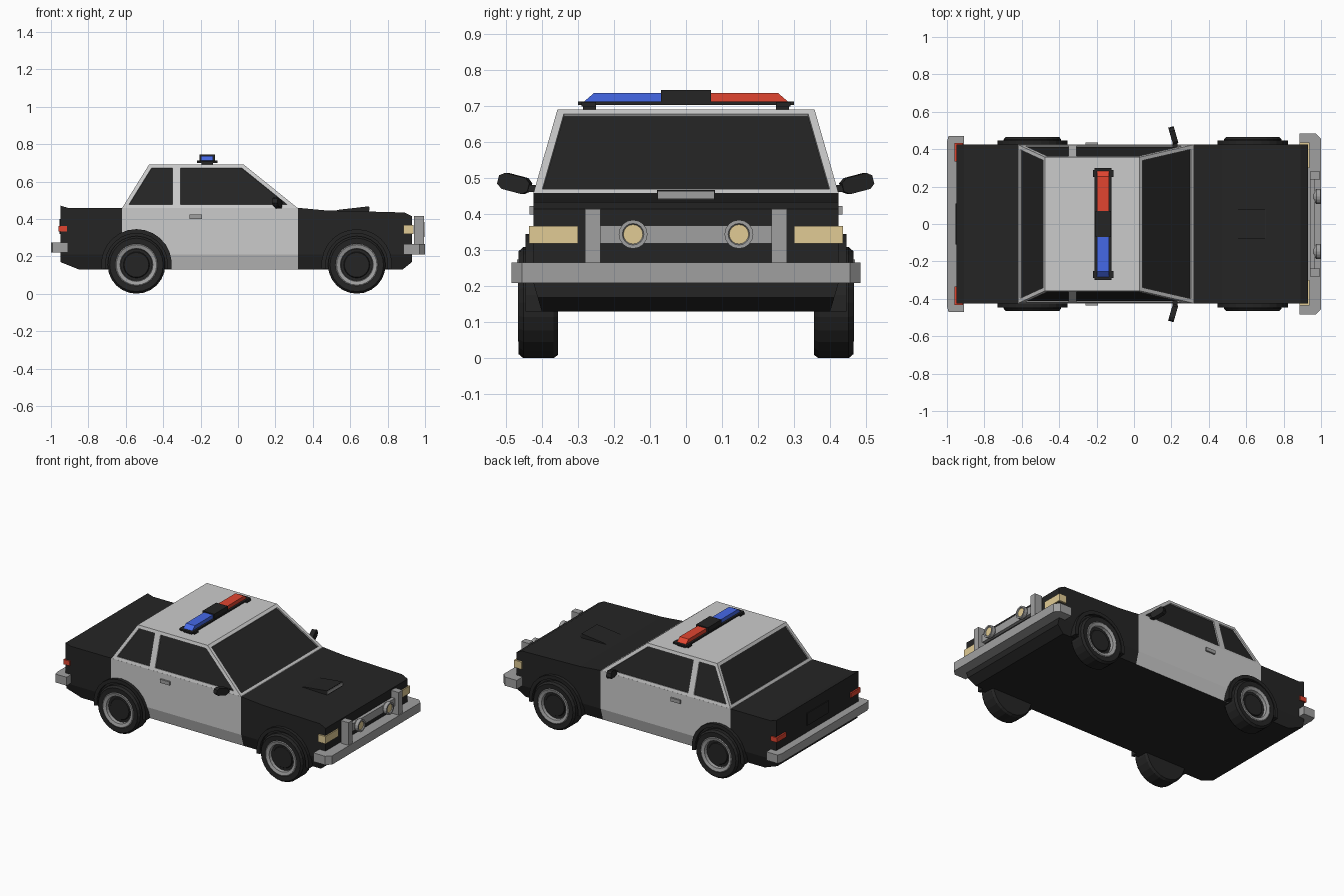
import bpy, bmesh, math
from mathutils import Matrix, Vector

if "Cube" in bpy.data.objects:
    bpy.data.objects.remove(bpy.data.objects["Cube"])


def material(name, rgb):
    m = bpy.data.materials.new(name)
    m.diffuse_color = (*rgb, 1)
    m.use_nodes = True
    m.node_tree.nodes["Principled BSDF"].inputs["Base Color"].default_value = m.diffuse_color
    return m


BLACK = material("black_paint", (0.018, 0.018, 0.018))
WHITE = material("white_paint", (0.68, 0.68, 0.68))
STEEL = material("steel", (0.35, 0.35, 0.35))
TAN = material("lamp_glass", (0.75, 0.6, 0.3))
RED = material("red_glass", (0.75, 0.06, 0.03))
BLUE = material("blue_glass", (0.06, 0.14, 0.8))


def finish(name, bm, *mats):
    bmesh.ops.recalc_face_normals(bm, faces=bm.faces)
    me = bpy.data.meshes.new(name)
    bm.to_mesh(me)
    bm.free()
    for m in mats:
        me.materials.append(m)
    ob = bpy.data.objects.new(name, me)
    bpy.context.collection.objects.link(ob)
    return ob


def prism_mesh(pts, axis, lo, hi):
    """Extrude a 2D outline along an axis between lo and hi."""
    place = {'X': lambda a, b, t: (t, a, b),
             'Y': lambda a, b, t: (a, t, b),
             'Z': lambda a, b, t: (a, b, t)}[axis]
    bm = bmesh.new()
    ends = [[bm.verts.new(place(a, b, t)) for a, b in pts] for t in (lo, hi)]
    for e in ends:
        bm.faces.new(e)
    for i in range(len(pts)):
        j = (i + 1) % len(pts)
        bm.faces.new((ends[0][i], ends[0][j], ends[1][j], ends[1][i]))
    return bm


def prism(name, pts, axis, lo, hi, mat):
    return finish(name, prism_mesh(pts, axis, lo, hi), mat)


def box(name, x, y, z, mat):
    return prism(name, [(x[0], z[0]), (x[1], z[0]), (x[1], z[1]), (x[0], z[1])],
                 'Y', y[0], y[1], mat)


def lathe(name, profile, mats, sides, axis_rot, loc, mat_ids):
    """Revolve (radius, height) points around z, then orient and place."""
    bm = bmesh.new()
    rings = [[bm.verts.new((r * math.cos(2 * math.pi * i / sides),
                            r * math.sin(2 * math.pi * i / sides), h))
              for i in range(sides)] for r, h in profile]
    for k in range(len(rings) - 1):
        for i in range(sides):
            j = (i + 1) % sides
            f = bm.faces.new((rings[k][i], rings[k][j], rings[k + 1][j], rings[k + 1][i]))
            f.material_index = mat_ids[k]
    bm.faces.new(rings[0]).material_index = mat_ids[0]
    bm.faces.new(rings[-1]).material_index = mat_ids[-1]
    bm.transform(Matrix.Translation(loc) @ axis_rot)
    return finish(name, bm, *mats)


# Lower body: side profile, cut into black tail, white doors, black nose
side = [(-0.95, 0.17), (-0.85, 0.13), (0.88, 0.13), (0.93, 0.17), (0.93, 0.415),
        (0.89, 0.435), (0.70, 0.44), (0.47, 0.446), (0.32, 0.46), (-0.62, 0.46),
        (-0.91, 0.46), (-0.95, 0.472)]
bm = prism_mesh(side, 'Y', -0.424, 0.424)
for co, no in (((-0.62, 0, 0), (1, 0, 0)), ((0.32, 0, 0), (1, 0, 0)), ((0, 0, 0.21), (0, 0, 1))):
    bmesh.ops.bisect_plane(bm, geom=bm.verts[:] + bm.edges[:] + bm.faces[:],
                           plane_co=co, plane_no=no)
for v in bm.verts:
    if v.co.z < 0.2:
        v.co.y *= 1 - (0.21 - v.co.z) * 0.7
bm.normal_update()
for f in bm.faces:
    c = f.calc_center_median()
    f.material_index = int(-0.62 < c.x < 0.32 and c.z > 0.135)
finish("lower_body", bm, BLACK, WHITE)

# Cabin with inset windows
bm = bmesh.new()
low = [(-0.62, 0.424), (-0.328, 0.424), (0.32, 0.424)]
top = [(-0.475, 0.357), (-0.328, 0.357), (0.03, 0.357)]
loop = lambda p, z: [bm.verts.new((x, y, z)) for x, y in
                     p + [(a, -b) for a, b in reversed(p)]]
lower, upper = loop(low, 0.458), loop(top, 0.692)
walls = [bm.faces.new((lower[i], lower[(i + 1) % 6], upper[(i + 1) % 6], upper[i]))
         for i in range(6)]
bm.faces.new(upper)
bm.faces.new(lower)
bmesh.ops.recalc_face_normals(bm, faces=bm.faces)
bmesh.ops.inset_individual(bm, faces=walls, thickness=0.021, depth=0, use_even_offset=True)
bmesh.ops.inset_individual(bm, faces=walls, thickness=0.0005, depth=-0.008)
for f in walls:
    f.material_index = 1
finish("cabin", bm, WHITE, BLACK)

# Hood scoop with steel mouth
prism("hood_scoop", [(0.50, 0.44), (0.70, 0.435), (0.70, 0.468), (0.54, 0.45)],
      'Y', -0.08, 0.08, BLACK)
box("scoop_mouth", (0.698, 0.703), (-0.078, 0.078), (0.445, 0.464), STEEL)


# Bumpers with chamfered corners
def bumper(name, x_in, x_mid, x_out, w, z0, z1):
    half = [(x_in, w), (x_mid, w), (x_out, w - 0.03)]
    prism(name, half + [(x, -y) for x, y in reversed(half)], 'Z', z0, z1, STEEL)


bumper("front_bumper", 0.885, 0.97, 1.0, 0.485, 0.21, 0.267)
bumper("rear_bumper", -0.91, -0.992, -1.0, 0.47, 0.22, 0.275)

# Push bar cross rail, number plate panel
box("push_bar_rail", (0.945, 0.968), (-0.24, 0.24), (0.32, 0.37), STEEL)
box("rear_panel", (-0.955, -0.94), (-0.11, 0.11), (0.32, 0.40), BLACK)

# Light bar base and centre
box("light_bar_base", (-0.21, -0.12), (-0.30, 0.30), (0.704, 0.714), BLACK)
box("light_bar_centre", (-0.207, -0.123), (-0.07, 0.07), (0.71, 0.745), BLACK)

# Wheel profile: (radius, height along the axle), outermost last
tyre = [(0.12, -0.055), (0.145, -0.055), (0.154, -0.042), (0.154, 0.042), (0.143, 0.055),
        (0.113, 0.053), (0.108, 0.056), (0.088, 0.05), (0.085, 0.03), (0.07, 0.03), (0.066, 0.036)]
tyre_ids = [0, 0, 0, 0, 0, 1, 1, 1, 0, 0]
arc = lambda r, x: [(x + r * math.cos(math.radians(a)), 0.157 + r * math.sin(math.radians(a)))
                    for a in range(-8, 189, 14)]

for s, tag in ((1, "left"), (-1, "right")):
    turn = Matrix.Rotation(-s * math.pi / 2, 4, 'X')
    for x, end in ((-0.543, "rear"), (0.635, "front")):
        n = f"{end}_{tag}"
        lathe(n + "_wheel", tyre, (BLACK, STEEL), 24, turn, Vector((x, s * 0.41, 0.155)), tyre_ids)
        prism(n + "_wheel_well", arc(0.18, x), 'Y', s * 0.38, s * 0.428, BLACK)
        prism(n + "_flare", arc(0.189, x) + arc(0.166, x)[::-1], 'Y', s * 0.38, s * 0.446, BLACK)
    # Lamps and handles
    box(tag + "_headlight", (0.885, 0.938), (s * 0.30, s * 0.436), (0.32, 0.368), TAN)
    box(tag + "_taillight", (-0.96, -0.915), (s * 0.335, s * 0.432), (0.333, 0.364), RED)
    box(tag + "_door_handle", (-0.26, -0.192), (s * 0.41, s * 0.435), (0.40, 0.423), STEEL)
    # Push bar post and round lamp
    box(tag + "_push_bar_post", (0.94, 0.995), (s * 0.237, s * 0.28), (0.25, 0.415), STEEL)
    lathe(tag + "_spot_lamp", [(0.028, -0.02), (0.04, -0.005), (0.04, 0.018), (0.03, 0.018), (0.027, 0.012), (0.022, 0.012)],
          (STEEL, TAN), 16, Matrix.Rotation(math.pi / 2, 4, 'Y'),
          Vector((0.98, s * 0.147, 0.345)), [0, 0, 0, 0, 1])
    # Wing mirror: short arm and swept head
    box(tag + "_mirror_arm", (0.205, 0.232), (s * 0.40, s * 0.45), (0.462, 0.482), BLACK)
    head = prism_mesh([(-0.046, -0.012), (-0.03, -0.023), (0.03, -0.023), (0.044, -0.012),
                       (0.044, 0.012), (0.03, 0.023), (-0.03, 0.023), (-0.046, 0.012)],
                      'X', -0.015, 0.015)
    head.transform(Matrix.Translation((0.21, s * 0.475, 0.486))
                   @ Matrix.Rotation(s * 0.28, 4, 'Z') @ Matrix.Rotation(s * -0.25 + s * 0.5, 4, 'X'))
    finish(tag + "_mirror_head", head, BLACK)
    # Light bar foot, end clamp and coloured lamp with sloped end
    box(tag + "_light_bar_foot", (-0.195, -0.135), (s * 0.25, s * 0.286), (0.688, 0.706), BLACK)
    box(tag + "_light_bar_clamp", (-0.22, -0.11), (s * 0.25, s * 0.29), (0.70, 0.712), BLACK)
    prism(tag + "_beacon", [(s * 0.06, 0.712), (s * 0.285, 0.712), (s * 0.255, 0.738), (s * 0.06, 0.738)],
          'X', -0.197, -0.133, RED if s > 0 else BLUE)
